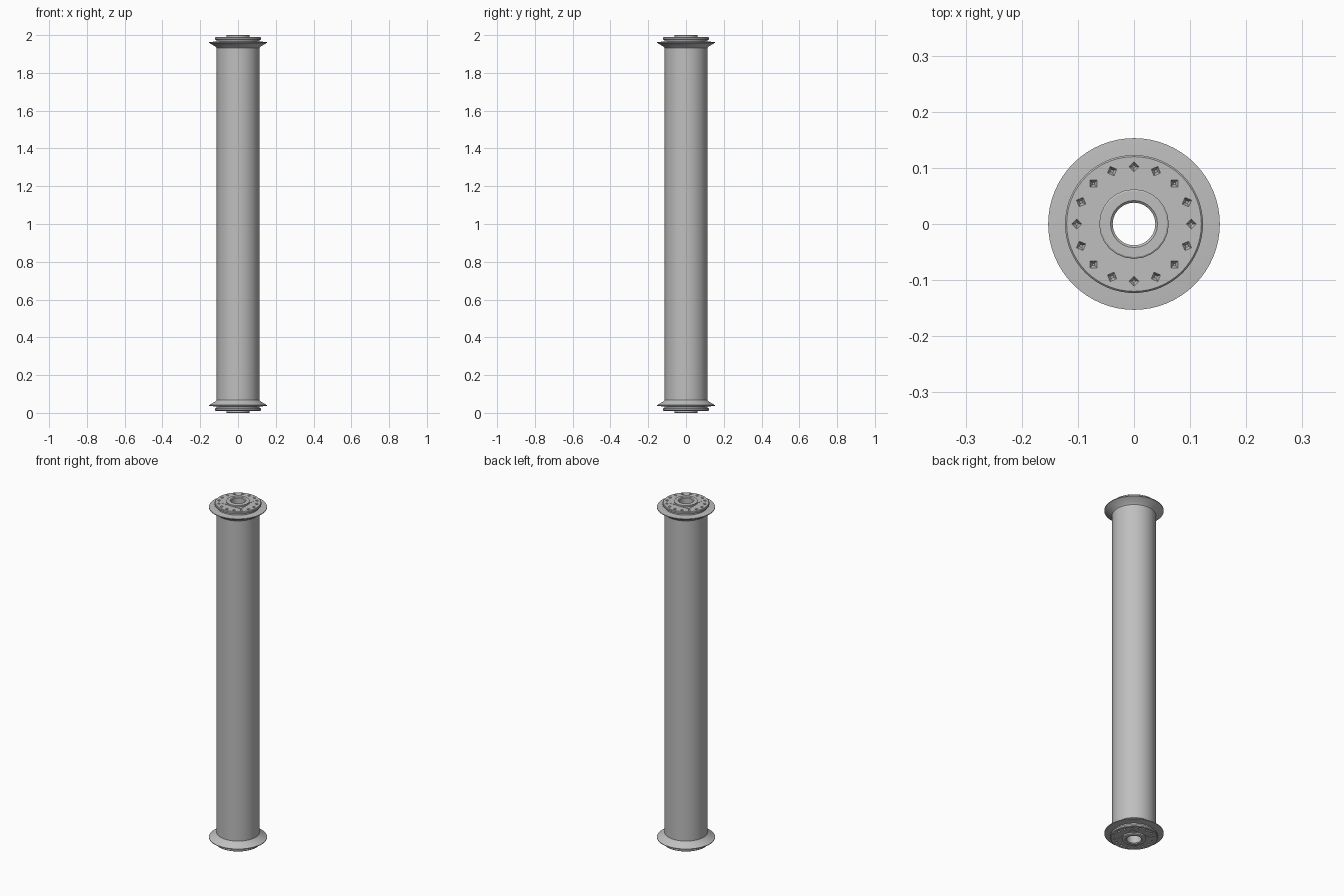
import bpy, bmesh, math
from mathutils import Matrix

cube = bpy.data.objects.get("Cube")
if cube:
    bpy.data.objects.remove(cube, do_unlink=True)

grey = bpy.data.materials.new("plain_grey")
grey.use_nodes = True
COLOUR = (0.52, 0.52, 0.52, 1)
grey.diffuse_color = COLOUR
grey.node_tree.nodes["Principled BSDF"].inputs["Base Color"].default_value = COLOUR

BORE = 0.038


def finish(name, bm):
    bmesh.ops.recalc_face_normals(bm, faces=bm.faces)
    mesh = bpy.data.meshes.new(name)
    bm.to_mesh(mesh)
    bm.free()
    mesh.materials.append(grey)
    obj = bpy.data.objects.new(name, mesh)
    bpy.context.collection.objects.link(obj)
    return obj


def smooth(obj):
    bpy.ops.object.select_all(action="DESELECT")
    obj.select_set(True)
    bpy.context.view_layer.objects.active = obj
    bpy.ops.object.shade_smooth_by_angle(angle=math.radians(30))


def lathe(name, profile, steps=64):
    """Revolve a closed (radius, height) outline about the z axis."""
    bm = bmesh.new()
    rings = []
    for i in range(steps):
        a = 2 * math.pi * i / steps
        rings.append([bm.verts.new((r * math.cos(a), r * math.sin(a), z)) for r, z in profile])
    n = len(profile)
    for i in range(steps):
        a, b = rings[i], rings[(i + 1) % steps]
        for j in range(n):
            k = (j + 1) % n
            bm.faces.new((a[j], b[j], b[k], a[k]))
    return finish(name, bm)


def end_profile(points, top):
    """Heights are measured inward from the end of the model."""
    return [(r, 2 - d if top else d) for r, d in points]


# Long tube with a bore
smooth(lathe("tube", [(BORE, 0.05), (0.113, 0.05), (0.113, 1.95), (BORE, 1.95)]))

FLANGE = [(BORE, 0.068), (0.113, 0.068), (0.118, 0.062), (0.153, 0.041),
          (0.153, 0.037), (0.118, 0.034), (BORE, 0.034)]
RIM = [(BORE, 0.036), (0.114, 0.036), (0.114, 0.027), (0.123, 0.023),
       (0.123, 0.014), (0.120, 0.011), (BORE, 0.011)]
HUB = [(BORE, 0.02), (0.062, 0.02), (0.062, 0.002), (0.059, 0), (0.042, 0), (BORE, 0.004)]

for side, top in (("top", True), ("bottom", False)):
    # Conical flange, stepped rim and bored hub
    smooth(lathe(side + "_flange", end_profile(FLANGE, top)))
    rim = lathe(side + "_rim", end_profile(RIM, top))
    smooth(lathe(side + "_hub", end_profile(HUB, top), 24))

    # Ring of small tapered pits in the rim
    bm = bmesh.new()
    for i in range(16):
        a = 2 * math.pi * i / 16
        z = 2 - 0.014 if top else 0.014
        place = Matrix.Rotation(a, 4, "Z") @ Matrix.Translation((0.102, 0, z))
        if not top:
            place = place @ Matrix.Rotation(math.pi, 4, "X")
        bmesh.ops.create_cone(bm, cap_ends=True, segments=4, radius1=0.003,
                              radius2=0.011, depth=0.012, matrix=place)
    cutter = finish(side + "_pit_cutter", bm)
    cut = rim.modifiers.new("pits", "BOOLEAN")
    cut.operation = "DIFFERENCE"
    cut.solver = "EXACT"
    cut.object = cutter
    bpy.context.view_layer.objects.active = rim
    bpy.ops.object.modifier_apply(modifier=cut.name)
    bpy.data.objects.remove(cutter, do_unlink=True)
    smooth(rim)

    # Thin square washer beneath the hub, with a round opening
    bm = bmesh.new()
    rings = []
    for z in (0.0095, 0.012):
        h = 2 - z if top else z
        for square in (True, False):
            ring = []
            for i in range(32):
                a = 2 * math.pi * i / 32
                c, s = math.cos(a), math.sin(a)
                r = 0.061 / max(abs(c), abs(s)) if square else 0.05
                ring.append(bm.verts.new((r * c, r * s, h)))
            rings.append(ring)
    for p, q in ((0, 1), (1, 3), (3, 2), (2, 0)):
        for i in range(32):
            k = (i + 1) % 32
            bm.faces.new((rings[p][i], rings[p][k], rings[q][k], rings[q][i]))
    finish(side + "_washer", bm)
